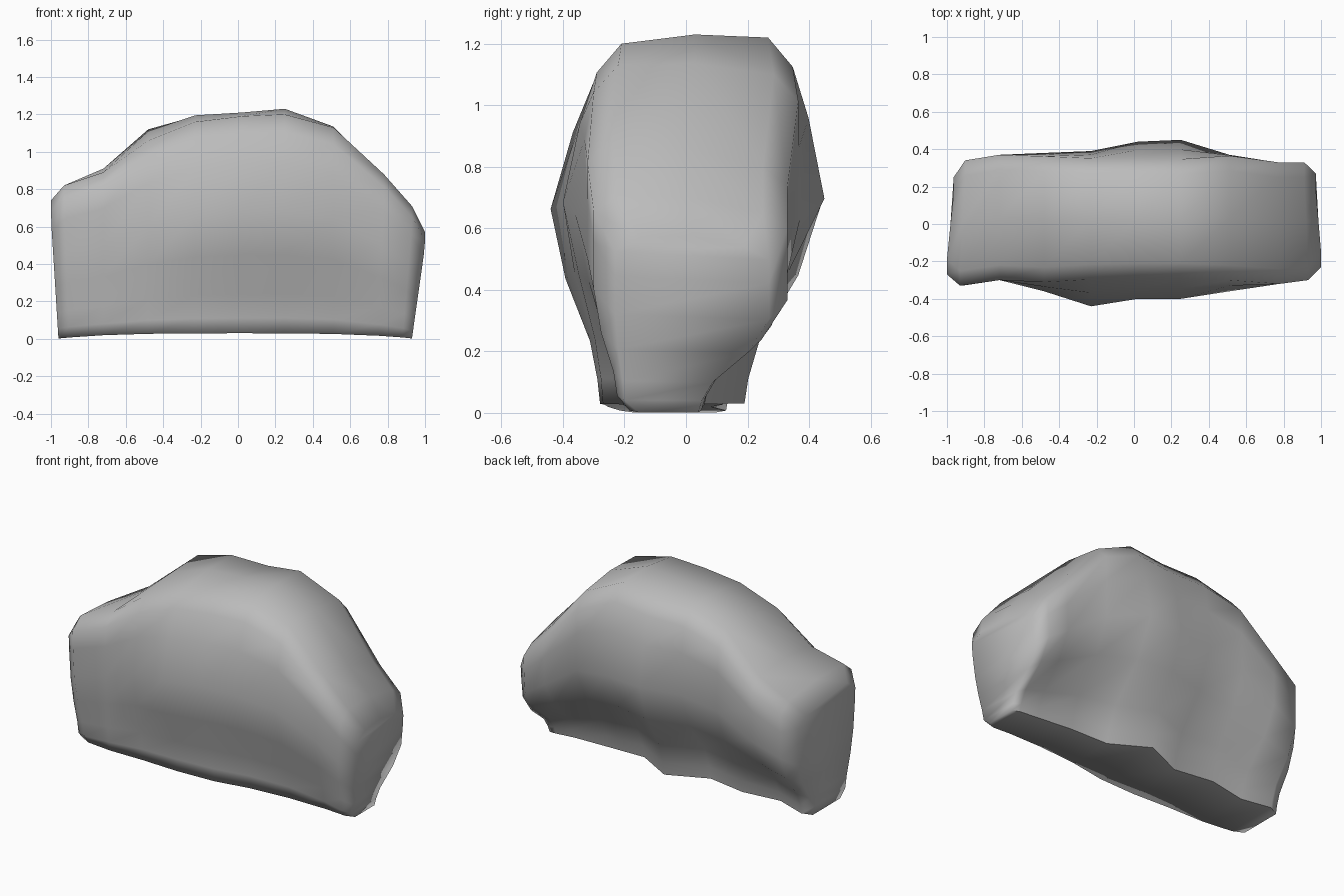
import bpy
import bmesh

cube = bpy.data.objects.get("Cube")
if cube:
    bpy.data.objects.remove(cube, do_unlink=True)

stone = bpy.data.materials.new("stone grey")
stone.use_nodes = True
grey = (0.5, 0.5, 0.5, 1)
stone.diffuse_color = grey
stone.node_tree.nodes["Principled BSDF"].inputs["Base Color"].default_value = grey

# Slices along the rock: x at top, x at base,
# then top height, bulge and foot depth for the front and for the back
slices = [
    (-1.0, -.96, (.74, .27, .22), (.66, .25, .10)),
    (-.93, -.90, (.82, .33, .25), (.77, .34, .13)),
    (-.72, -.72, (.89, .30, .27), (.89, .37, .08)),
    (-.48, -.48, (1.06, .36, .27), (1.12, .38, .12)),
    (-.23, -.23, (1.16, .44, .28), (1.19, .39, .08)),
    (.02, .02, (1.19, .40, .27), (1.19, .44, .19)),
    (.25, .25, (1.20, .40, .23), (1.22, .45, .06)),
    (.51, .51, (1.13, .36, .21), (1.10, .37, .06)),
    (.78, .75, (.88, .32, .21), (.80, .33, .05)),
    (.93, .88, (.71, .30, .22), (.65, .33, .05)),
    (1.0, .93, (.57, .23, .20), (.54, .27, .04)),
]
heights = (0, .07, .18, .36, .56, .78, .92, 1)
rows = len(heights)


def side_depths(top, bulge, foot, corner, inset):
    """Depth of one side at each height, from the foot to the top rim."""
    def mix(t):
        return foot + (bulge - foot) * t
    shoulder = min(bulge, corner + .15 * (1.2 - top))
    return (foot - inset, mix(.05), mix(.2), mix(.7), bulge,
            (bulge + shoulder) / 2, shoulder, shoulder - .08)


bm = bmesh.new()
rings = []
for x, xb, front, back in slices:
    base = .03 - .028 * abs(x) ** 3
    inset = .045 * abs(x) ** 3

    def column(side, sign, corner, inset, reach):
        verts = []
        for depth, h in zip(side_depths(*side, corner, inset), heights):
            along = xb + (x - xb) * min(1, h * 1.15) * reach
            verts.append(bm.verts.new((along, sign * depth, base + (side[0] - base) * h)))
        return verts

    front_column = column(front, -1, .29, inset, 1)
    back_column = column(back, 1, .35, 0, .6 if x > 0 else .1)
    crown = (front_column[-1].co + back_column[-1].co) / 2
    crown.z += .02
    rings.append(front_column + [bm.verts.new(crown)] + back_column[::-1])

# Skin between slices, wrapping over the top and under the base
n = len(rings[0])
for a, b in zip(rings, rings[1:]):
    for j in range(n):
        k = (j + 1) % n
        bm.faces.new((a[j], b[j], b[k], a[k]))

# Both ends, closed with level strips and a cap under the crown
for ring in (rings[0], rings[-1]):
    for j in range(rows - 1):
        bm.faces.new((ring[j], ring[j + 1], ring[n - 2 - j], ring[n - 1 - j]))
    bm.faces.new(ring[rows - 1:rows + 2])

bmesh.ops.recalc_face_normals(bm, faces=bm.faces)
for face in bm.faces:
    face.smooth = True

# Crisp jagged edge along the back of the base
for a, b in zip(rings, rings[1:]):
    bm.edges.get((a[-1], b[-1])).smooth = False

mesh = bpy.data.meshes.new("rock")
bm.to_mesh(mesh)
bm.free()
mesh.materials.append(stone)
rock = bpy.data.objects.new("rock", mesh)
bpy.context.collection.objects.link(rock)
